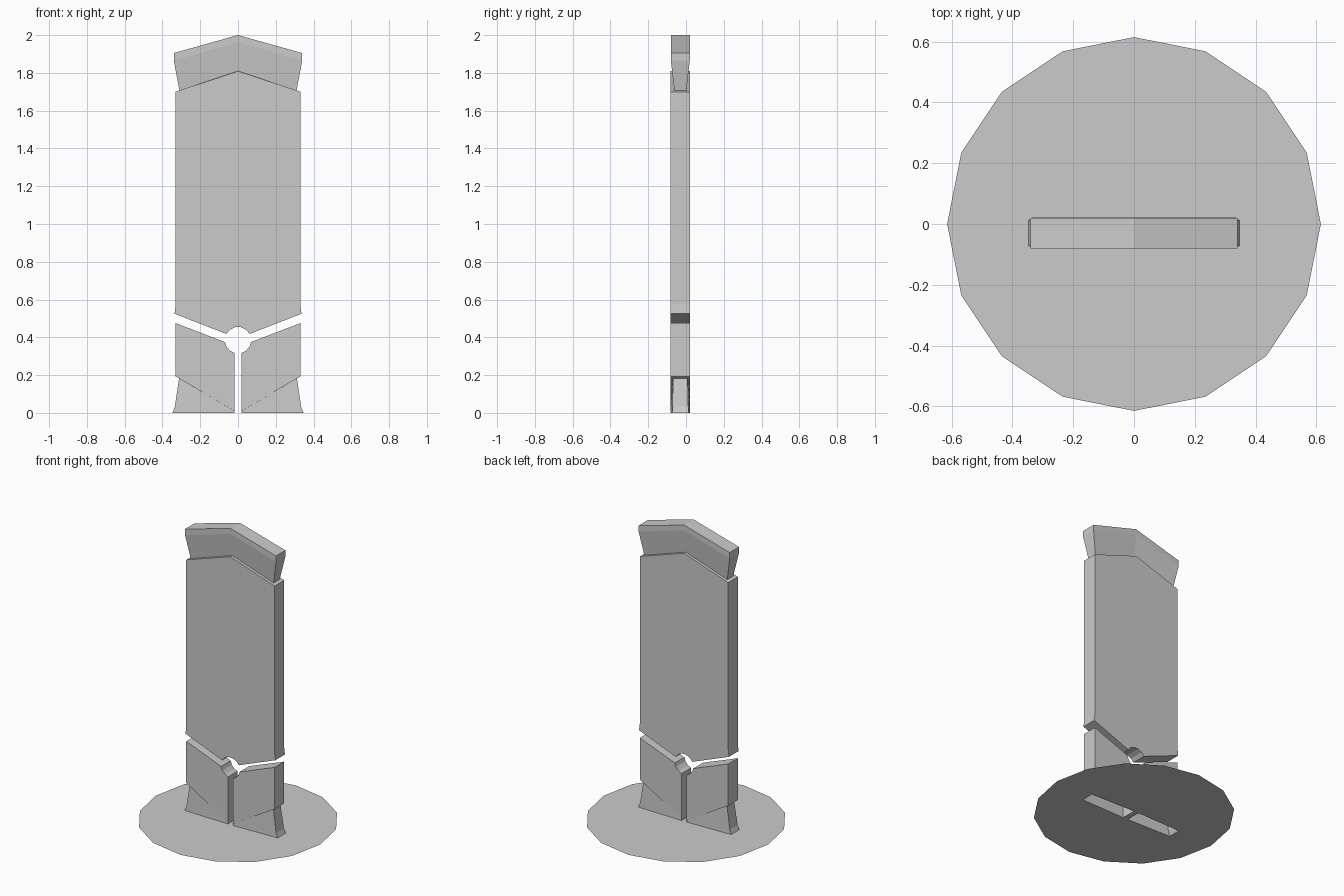
import bpy, bmesh
from math import sin, cos, radians, pi

if "Cube" in bpy.data.objects:
    bpy.data.objects.remove(bpy.data.objects["Cube"])

CY = -0.03      # middle plane of the slab
H = 0.051       # half thickness of the slab
HOLE_Z, HOLE_R = 0.385, 0.07


def arc(angles):
    return [(HOLE_R * cos(radians(a)), HOLE_Z + HOLE_R * sin(radians(a))) for a in angles]


def to_object(bm, name):
    me = bpy.data.meshes.new(name)
    bm.to_mesh(me)
    bm.free()
    ob = bpy.data.objects.new(name, me)
    bpy.context.collection.objects.link(ob)
    return ob


def stone(name, body, open_count, rings, sx=1, cap=True):
    """Prism from a front profile. The first open_count points are the edge
    strip that carries on as further rings of (x, z, half depth)."""
    bm = bmesh.new()

    def pair(x, z, h):
        return (bm.verts.new((sx * x, CY - h, z)), bm.verts.new((sx * x, CY + h, z)))

    pts = [pair(x, z, H) for x, z in body]
    n = len(pts)
    bm.faces.new([p[0] for p in pts])
    bm.faces.new([p[1] for p in pts])
    for i in range(open_count - 1, n):
        a, b = pts[i], pts[(i + 1) % n]
        bm.faces.new((a[0], b[0], b[1], a[1]))
    # inset and extruded continuation
    prev = pts[:open_count]
    for ring in rings:
        cur = [pair(*p) for p in ring]
        loop_a = [p[0] for p in prev] + [p[1] for p in reversed(prev)]
        loop_b = [p[0] for p in cur] + [p[1] for p in reversed(cur)]
        m = len(loop_a)
        for i in range(m):
            j = (i + 1) % m
            bm.faces.new((loop_a[i], loop_a[j], loop_b[j], loop_b[i]))
        prev = cur
    if cap:
        for a, b in zip(prev, prev[1:]):
            bm.faces.new((a[0], b[0], b[1], a[1]))
    bmesh.ops.recalc_face_normals(bm, faces=bm.faces)
    return to_object(bm, name)


def roof(x, z_side, z_mid, h):
    return [(-x, z_side, h), (0, z_mid, h), (x, z_side, h)]


# Upper slab with its flared, pointed cap
slab = [(-0.33, 1.70), (0, 1.81), (0.33, 1.70), (0.33, 0.575), (0.336, 0.525)]
slab += arc([28, 52, 78, 102, 128, 152]) + [(-0.336, 0.525), (-0.33, 0.575)]
stone("upper_slab", slab, 3, [
    roof(0.31, 1.707, 1.81, 0.032),
    roof(0.34, 1.865, 1.963, 0.05),
    roof(0.34, 1.905, 2.0, 0.05),
])

# Two lower blocks with flaring feet, open underneath
block = [(0.33, 0.193), (0.018, 0.01)] + arc([-75, -53, -30, -8]) + [(0.33, 0.475)]
for side, sx in (("left", -1), ("right", 1)):
    stone(side + "_lower_block", block, 2, [
        [(0.312, 0.183, 0.038), (0.018, 0.0095, 0.05)],
        [(0.335, 0.03, 0.042), (0.018, 0.005, 0.051)],
        [(0.347, 0.0, 0.043), (0.018, 0.0, 0.051)],
    ], sx, cap=False)

# Flat ground disc with openings under the feet
bm = bmesh.new()


def outline(points):
    vs = [bm.verts.new((x, y, 0)) for x, y in points]
    return [bm.edges.new((vs[i], vs[(i + 1) % len(vs)])) for i in range(len(vs))]


edges = outline([(0.615 * cos(pi * i / 8), 0.615 * sin(pi * i / 8)) for i in range(16)])
for s in (-1, 1):
    edges += outline([(s * 0.018, CY - 0.051), (s * 0.347, CY - 0.043),
                      (s * 0.347, CY + 0.043), (s * 0.018, CY + 0.051)])
bmesh.ops.triangle_fill(bm, edges=edges, use_beauty=True, normal=(0, 0, 1))
for f in bm.faces:
    f.normal_update()
    if f.normal.z < 0:
        f.normal_flip()
bmesh.ops.dissolve_limit(bm, angle_limit=0.01, verts=bm.verts, edges=bm.edges)
to_object(bm, "ground_disc")
